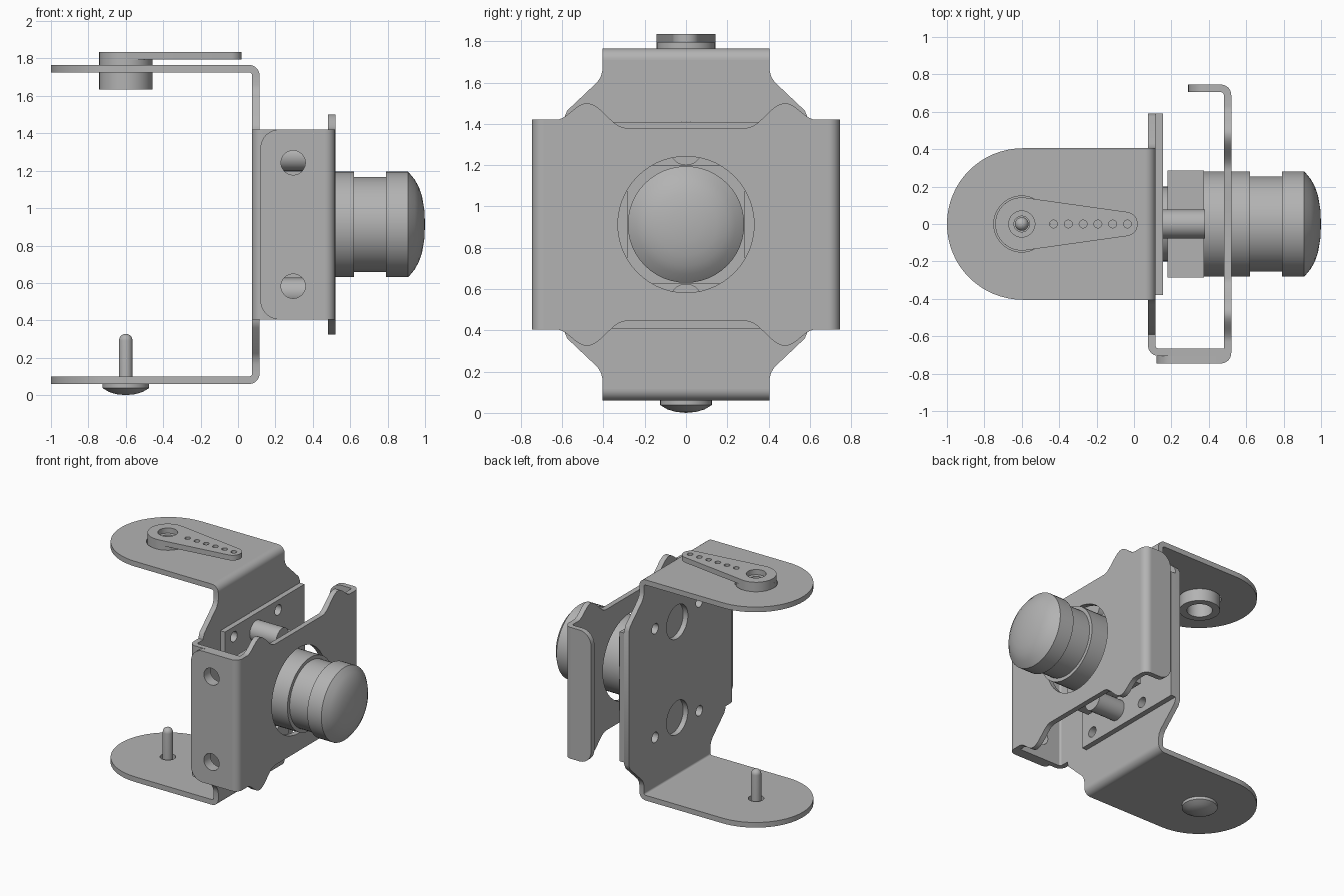
import bpy, bmesh
from math import pi, sin, cos, acos
from mathutils import Matrix, Vector

if "Cube" in bpy.data.objects:
    bpy.data.objects.remove(bpy.data.objects["Cube"])

grey = bpy.data.materials.new("metal_grey")
grey.use_nodes = True
GREY = (0.45, 0.45, 0.45, 1)
grey.diffuse_color = GREY
grey.node_tree.nodes["Principled BSDF"].inputs["Base Color"].default_value = GREY

X, Y, Z = Vector((1, 0, 0)), Vector((0, 1, 0)), Vector((0, 0, 1))
PLANES = {"xy": (X, Y, Z), "yz": (Y, Z, X), "xz": (X, Z, -Y)}
MID = 0.9125  # height of the mirror plane


def finish(name, mesh):
    obj = bpy.data.objects.new(name, mesh)
    bpy.context.collection.objects.link(obj)
    mesh.materials.clear()
    mesh.materials.append(grey)
    bpy.ops.object.select_all(action="DESELECT")
    obj.select_set(True)
    bpy.context.view_layer.objects.active = obj
    bpy.ops.object.shade_smooth_by_angle(angle=0.55)
    return obj


def arc(cx, cy, r, a0, a1, n=12):
    return [(cx + r * cos(a0 + (a1 - a0) * i / n), cy + r * sin(a0 + (a1 - a0) * i / n))
            for i in range(n + 1)]


def circle(cx, cy, r, n=40):
    return arc(cx, cy, r, 0, 2 * pi, n)[:-1]


def ease(p, q, n=10):
    # S-curve between two points, leaving out the last one
    return [(p[0] + (q[0] - p[0]) * i / n, p[1] + (q[1] - p[1]) * (1 - cos(pi * i / n)) / 2)
            for i in range(n)]


def sheet(name, plane, outline, lo, hi, holes=()):
    # flat sheet with holes, between two offsets along the axis normal to its plane
    curve = bpy.data.curves.new(name, "CURVE")
    curve.dimensions, curve.fill_mode = "2D", "BOTH"
    curve.extrude = (hi - lo) / 2
    for loop in [outline, *holes]:
        spline = curve.splines.new("POLY")
        spline.points.add(len(loop) - 1)
        for pt, (u, v) in zip(spline.points, loop):
            pt.co = (u, v, 0, 1)
        spline.use_cyclic_u = True
    temp = bpy.data.objects.new(name + "_curve", curve)
    bpy.context.collection.objects.link(temp)
    graph = bpy.context.evaluated_depsgraph_get()
    mesh = bpy.data.meshes.new_from_object(temp.evaluated_get(graph))
    bpy.data.objects.remove(temp)
    u, v, n = PLANES[plane]
    m = Matrix((u, v, n)).transposed().to_4x4()
    axis_sign = -1 if plane == "xz" else 1
    m.translation = n * (axis_sign * (lo + hi) / 2)
    mesh.transform(m)
    bm = bmesh.new()
    bm.from_mesh(mesh)
    bmesh.ops.remove_doubles(bm, verts=bm.verts, dist=1e-5)
    bmesh.ops.recalc_face_normals(bm, faces=bm.faces)
    bm.to_mesh(mesh)
    bm.free()
    return finish(name, mesh)


def lathe(name, profile, axis, origin, closed=False):
    # profile of (radius, distance along axis)
    side = Z if axis == X else X
    bm = bmesh.new()
    vs = [bm.verts.new(origin + side * r + axis * t) for r, t in profile]
    edges = [bm.edges.new(pair) for pair in zip(vs, vs[1:])]
    if closed:
        edges.append(bm.edges.new((vs[-1], vs[0])))
    bmesh.ops.spin(bm, geom=vs + edges, cent=origin, axis=axis, angle=2 * pi, steps=48)
    bmesh.ops.remove_doubles(bm, verts=bm.verts, dist=1e-5)
    bmesh.ops.recalc_face_normals(bm, faces=bm.faces)
    mesh = bpy.data.meshes.new(name)
    bm.to_mesh(mesh)
    bm.free()
    return finish(name, mesh)


def bend(name, plane, cx, cy, a0, lo, hi):
    # quarter-round fold of the sheet metal
    ring = arc(cx, cy, 0.055, a0, a0 + pi / 2) + arc(cx, cy, 0.015, a0 + pi / 2, a0)
    return sheet(name, plane, ring, lo, hi)


def mirror4(quarter):
    # quarter outline running from the middle of the top to the right side
    right = quarter + [(y, 2 * MID - z) for y, z in reversed(quarter)]
    return right + [(-y, z) for y, z in reversed(right)]


def tab(x0, x1, z0, z1, r):
    # rectangle rounded on its -x corners
    return [(x1, z0), (x1, z1)] + arc(x0 + r, z1 - r, r, pi / 2, pi) + arc(x0 + r, z0 + r, r, pi, 1.5 * pi)


# U bracket: back plate, two swivel arms and their folds
bolt_holes = [circle(y, MID + s * 0.42, 0.04, 20) for y in (-0.27, 0.27) for s in (-1, 1)]
port_holes = [circle(0, MID + s * 0.37, 0.13) for s in (-1, 1)]
back_edge = [(0.405, 1.71), (0.405, 1.66), (0.412, 1.63), (0.43, 1.602), (0.575, 1.465), (0.59, 1.43)]
sheet("back_plate", "yz", mirror4(back_edge), 0.075, 0.115, bolt_holes + port_holes)
arm = [(0.06, -0.405), (0.06, 0.405)] + arc(-0.595, 0, 0.405, pi / 2, 1.5 * pi, 32)
sheet("upper_arm", "xy", arm, 1.725, 1.765, [circle(-0.6, 0, 0.15)])
sheet("lower_arm", "xy", arm, 0.06, 0.1, [circle(-0.6, 0, 0.055)])
bend("upper_fold", "xz", 0.06, 1.71, 0, -0.405, 0.405)
bend("lower_fold", "xz", 0.06, 0.115, -pi / 2, -0.405, 0.405)

# Inner side flange of the bracket
Z0, Z1 = 0.405, 1.42
flange_holes = [circle(0.295, MID + s * 0.33, 0.065) for s in (-1, 1)]
sheet("back_plate_side", "yz", [(-0.65, Z0), (-0.58, Z0), (-0.58, Z1), (-0.65, Z1)], 0.075, 0.115)
bend("inner_flange_fold", "xy", 0.13, -0.65, pi, Z0, Z1)
sheet("inner_flange", "xz", [(0.13, Z0), (0.48, Z0), (0.48, Z1), (0.13, Z1)], -0.705, -0.665, flange_holes)

# Front plate with wavy edges and two folded flanges
wave = [(0.0, 1.38)] + ease((0.29, 1.38), (0.48, 1.5)) + ease((0.48, 1.5), (0.63, 1.42)) \
    + [(0.63, 1.42), (0.69, 1.42)]
sheet("front_plate", "yz", mirror4(wave)[:-1], 0.48, 0.52, [circle(0, MID, 0.33, 56)])
bend("right_fold", "xy", 0.465, -0.69, -pi / 2, Z0, Z1)
bend("left_fold", "xy", 0.465, 0.69, 0, Z0, Z1)
sheet("right_flange", "xz", tab(0.12, 0.465, Z0, Z1, 0.1), -0.745, -0.705, flange_holes)
sheet("left_flange", "xz", tab(0.29, 0.465, Z0, Z1, 0.1), 0.705, 0.745)

# Sensor board, housing and its pillars
board = [(-0.38, 0.41), (0.59, 0.41), (0.59, 1.41), (-0.38, 1.41)]
sheet("board", "yz", board, 0.115, 0.155, bolt_holes)
h = 0.285
sheet("housing", "yz", [(-h, MID - h), (h, MID - h), (h, MID + h), (-h, MID + h)], 0.18, 0.375)
sheet("housing_base", "yz", circle(0, MID, 0.2), 0.155, 0.18)
for label, s in (("upper", 1), ("lower", -1)):
    lathe(label + "_pillar", [(0, 0.155), (0.078, 0.155), (0.078, 0.38), (0, 0.38)], X,
          Vector((0, 0, MID + s * 0.365)))

# Lens barrel with domed cap
barrel = [(0, 0.375), (0.282, 0.375), (0.282, 0.62), (0.255, 0.62), (0.255, 0.79), (0.282, 0.79),
          (0.282, 0.91), (0.24, 0.945), (0.2, 0.967), (0.15, 0.984), (0.08, 0.996), (0, 1.0)]
lathe("lens_barrel", barrel, X, Vector((0, 0, MID)))

# Swivel horn with a stepped hub
pivot = Vector((-0.6, 0, 0))
R, r, tip = 0.142, 0.065, -0.045
phi = acos((R - r) / (tip + 0.6))
horn = arc(-0.6, 0, R, phi, 2 * pi - phi, 32) + arc(tip, 0, r, -phi, phi, 16)
pin_holes = [circle(-0.43 + 0.079 * i, 0, 0.021, 16) for i in range(6)]
sheet("horn", "xy", horn, 1.795, 1.835, [circle(-0.6, 0, 0.07)] + pin_holes)
lathe("horn_hub", [(R, 1.635), (R, 1.795), (0.042, 1.795), (0.042, 1.75), (0.09, 1.75), (0.09, 1.635)],
      Z, pivot, closed=True)

# Pivot screw through the lower arm
screw = [(0, 0), (0.05, 0.005), (0.09, 0.017), (0.125, 0.038), (0.125, 0.06), (0.036, 0.06)] \
    + arc(0, 0.292, 0.036, 0, pi / 2, 8)
lathe("pivot_screw", screw, Z, pivot)
